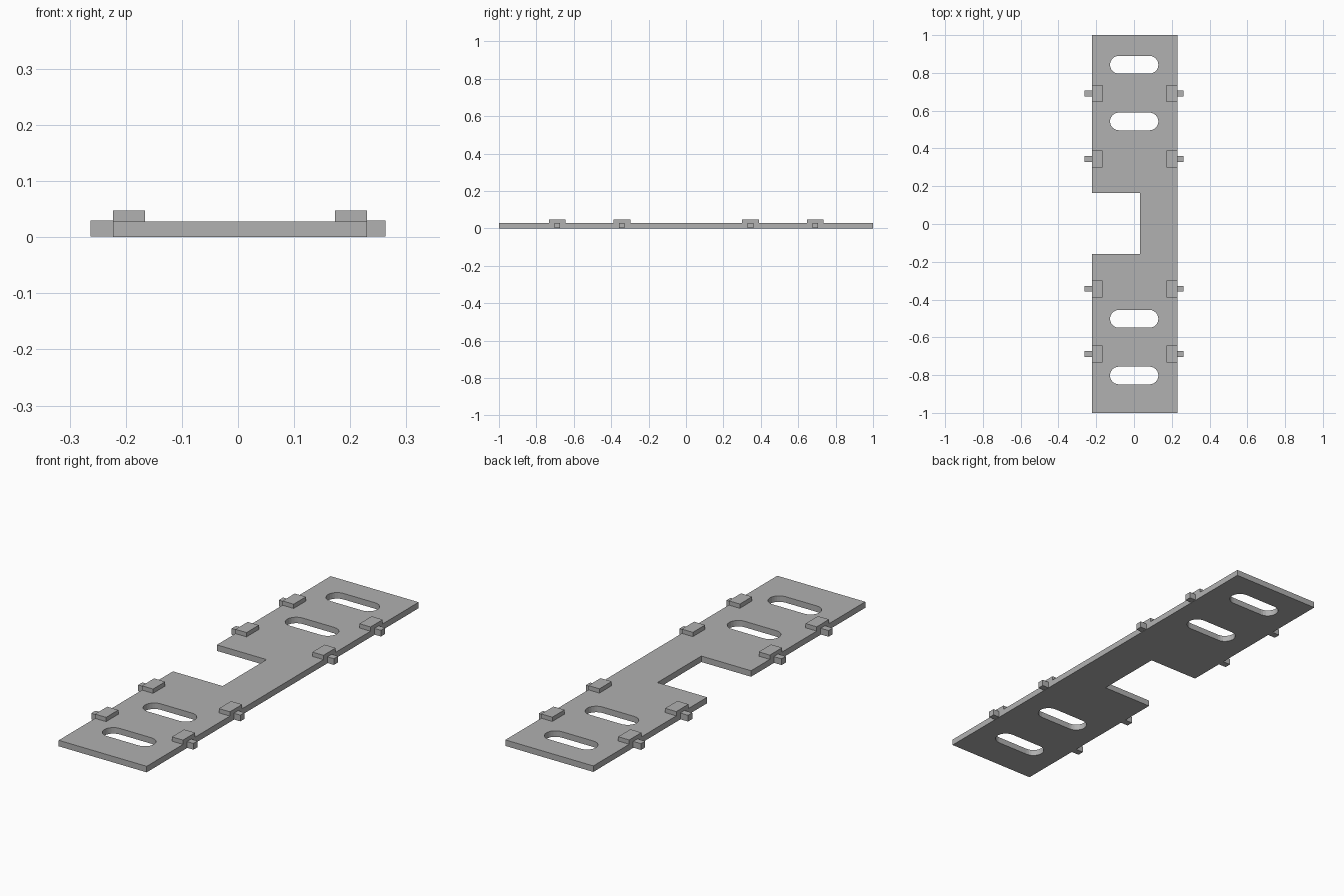
import bpy
from math import pi, cos, sin

cube = bpy.data.objects.get("Cube")
if cube:
    bpy.data.objects.remove(cube, do_unlink=True)

GREY = (0.44, 0.44, 0.44, 1)
grey = bpy.data.materials.new("plain grey")
grey.use_nodes = True
grey.diffuse_color = GREY
grey.node_tree.nodes["Principled BSDF"].inputs["Base Color"].default_value = GREY

LEFT, RIGHT, THICK = 0.23, -0.223, 0.028


def box(name, x0, x1, y, width, z0, z1):
    """Box spanning x0..x1 and z0..z1, centred on y."""
    bpy.ops.mesh.primitive_cube_add(size=1, location=((x0 + x1) / 2, y, (z0 + z1) / 2))
    ob = bpy.context.object
    ob.name = name
    ob.scale = (abs(x1 - x0), width, z1 - z0)
    bpy.ops.object.transform_apply(location=False, rotation=False, scale=True)
    ob.data.materials.append(grey)


def slot(y, cx=0.001, half=0.128, r=0.047, steps=12):
    """Outline of a round-ended slot across the plate."""
    pts = []
    for side, start in ((1, -pi / 2), (-1, pi / 2)):
        for i in range(steps + 1):
            a = start + pi * i / steps
            pts.append((cx + side * (half - r) + r * cos(a), y + r * sin(a)))
    return pts


# Base plate: notched outline with four slots, as a filled and extruded curve
outline = [(RIGHT, -1), (LEFT, -1), (LEFT, 1), (RIGHT, 1),
           (RIGHT, 0.163), (0.033, 0.163), (0.033, -0.16), (RIGHT, -0.16)]
curve = bpy.data.curves.new("base_plate", "CURVE")
curve.dimensions = "2D"
curve.fill_mode = "BOTH"
curve.extrude = THICK / 2
for loop in [outline] + [slot(y) for y in (0.843, 0.543, -0.502, -0.802)]:
    spline = curve.splines.new("POLY")
    spline.points.add(len(loop) - 1)
    for point, (x, y) in zip(spline.points, loop):
        point.co = (x, y, 0, 1)
    spline.use_cyclic_u = True
plate = bpy.data.objects.new("base_plate", curve)
plate.location.z = THICK / 2
bpy.context.collection.objects.link(plate)
bpy.ops.object.select_all(action="DESELECT")
plate.select_set(True)
bpy.context.view_layer.objects.active = plate
bpy.ops.object.convert(target="MESH")
plate = bpy.context.object
plate.data.materials.clear()
plate.data.materials.append(grey)
for face in plate.data.polygons:
    face.use_smooth = False

# Raised pads and side pegs along both long edges
for side, edge, tip in (("left", LEFT, 0.263), ("right", RIGHT, -0.263)):
    inward = -1 if side == "left" else 1
    for n, y in enumerate((-0.688, -0.343, 0.345, 0.691), 1):
        box(f"{side}_pad_{n}", edge, edge + inward * 0.057, y, 0.09, THICK, 0.048)
        box(f"{side}_peg_{n}", edge + inward * 0.005, tip, y, 0.031, 0.001, 0.03)
